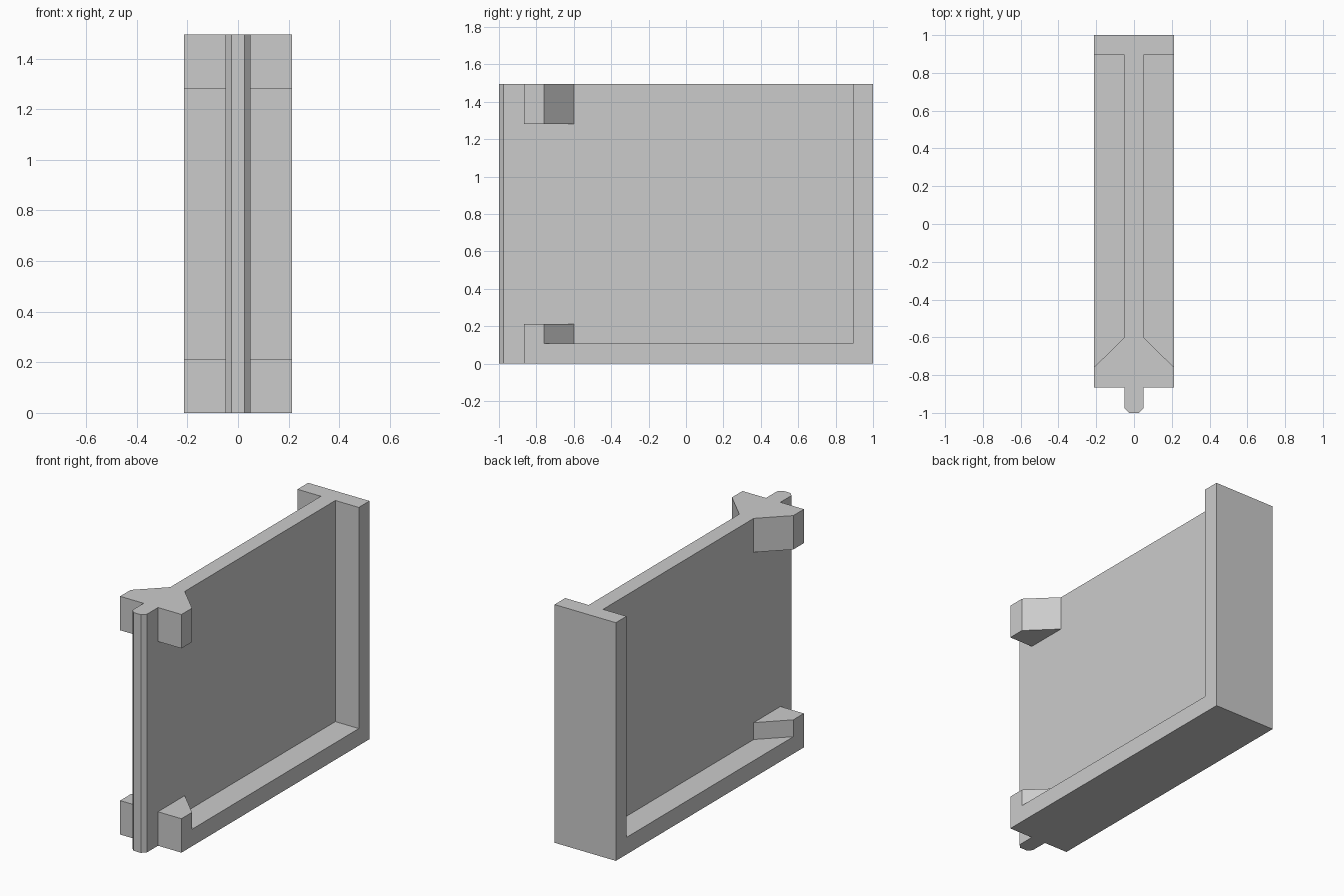
import bpy
import bmesh

if "Cube" in bpy.data.objects:
    bpy.data.objects.remove(bpy.data.objects["Cube"], do_unlink=True)

# Main dimensions
HEIGHT = 1.495
HALF_WIDTH = 0.213
HALF_PANEL = 0.05
SILL = 0.107
CATCH = 0.213
FRONT, BACK = -0.865, 0.894

grey = bpy.data.materials.new("plain_grey")
grey.use_nodes = True
colour = (0.6, 0.6, 0.6, 1)
grey.diffuse_color = colour
grey.node_tree.nodes["Principled BSDF"].inputs["Base Color"].default_value = colour


def prism(name, outline, low, high, mirrored=False):
    """Extrude a plan outline upward, optionally mirrored across x = 0."""
    bm = bmesh.new()
    base = bm.faces.new([bm.verts.new((x, y, low)) for x, y in outline])
    top = bmesh.ops.extrude_face_region(bm, geom=[base])["geom"]
    bmesh.ops.translate(bm, vec=(0, 0, high - low),
                        verts=[v for v in top if isinstance(v, bmesh.types.BMVert)])
    bmesh.ops.recalc_face_normals(bm, faces=bm.faces)
    mesh = bpy.data.meshes.new(name)
    bm.to_mesh(mesh)
    bm.free()
    mesh.materials.append(grey)
    obj = bpy.data.objects.new(name, mesh)
    bpy.context.collection.objects.link(obj)
    if mirrored:
        obj.modifiers.new("Mirror", "MIRROR").use_axis[0] = True
    return obj


def rectangle(x0, x1, y0, y1):
    return [(x0, y0), (x1, y0), (x1, y1), (x0, y1)]


# Upright panel with a chamfered front edge
half = [(0.025, -1), (HALF_PANEL, -0.975), (HALF_PANEL, BACK)]
prism("panel", half + [(-x, y) for x, y in reversed(half)], 0, HEIGHT)

# Wide flange across the back
prism("back_flange", rectangle(-HALF_WIDTH, HALF_WIDTH, BACK, 1), 0, HEIGHT)

# Sill along the foot of each side
prism("bottom_sill", rectangle(HALF_PANEL, HALF_WIDTH, FRONT, BACK), 0, SILL, True)

# Tapered corner blocks, top and bottom
block = [(HALF_PANEL, FRONT), (HALF_WIDTH, FRONT),
         (HALF_WIDTH, -0.76), (HALF_PANEL, -0.6)]
prism("lower_corner_blocks", block, SILL, CATCH, True)
prism("upper_corner_blocks", block, HEIGHT - CATCH, HEIGHT, True)
